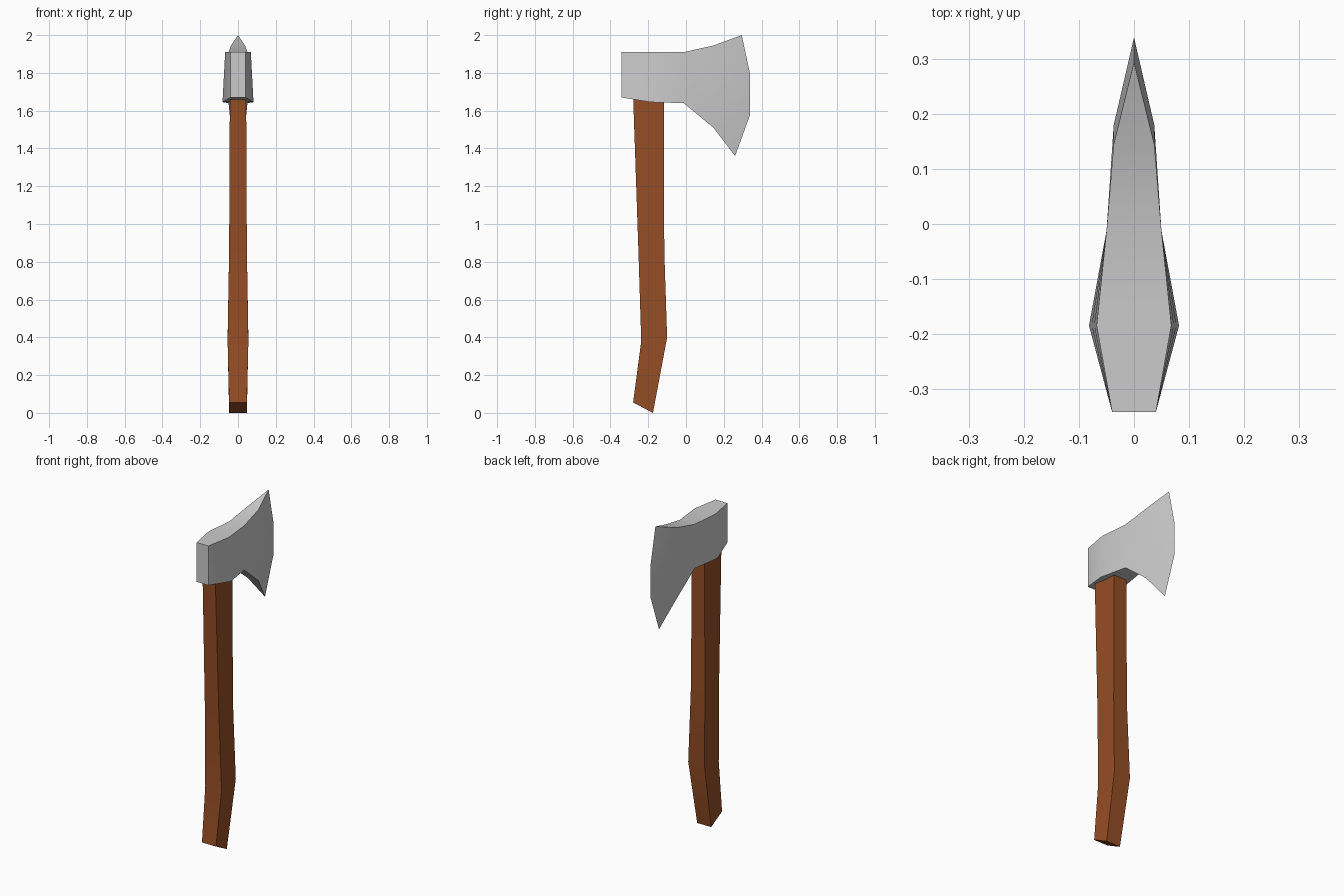
import bpy, bmesh, math

if "Cube" in bpy.data.objects:
    bpy.data.objects.remove(bpy.data.objects["Cube"])


def loft(name, rings):
    """Skin matching closed rings of points and cap both ends."""
    bm = bmesh.new()
    loops = [[bm.verts.new(p) for p in ring] for ring in rings]
    for a, b in zip(loops, loops[1:]):
        n = len(a)
        for i in range(n):
            j = (i + 1) % n
            bm.faces.new((a[i], a[j], b[j], b[i]))
    bm.faces.new(loops[0])
    bm.faces.new(loops[-1])
    bmesh.ops.remove_doubles(bm, verts=bm.verts, dist=1e-5)
    bmesh.ops.recalc_face_normals(bm, faces=bm.faces)
    mesh = bpy.data.meshes.new(name)
    bm.to_mesh(mesh)
    bm.free()
    ob = bpy.data.objects.new(name, mesh)
    bpy.context.collection.objects.link(ob)
    bpy.context.view_layer.objects.active = ob
    ob.select_set(True)
    bpy.ops.object.shade_smooth_by_angle(angle=math.radians(30))
    ob.select_set(False)
    return ob


# Handle: four-sided sections (half width, front y, front z, back y, back z)
sections = [(0.047, -0.28, 0.055, -0.175, 0.0),
            (0.055, -0.237, 0.38, -0.10, 0.40),
            (0.047, -0.252, 0.86, -0.115, 0.86),
            (0.043, -0.28, 1.68, -0.117, 1.68)]
handle = loft("handle", [[(-w, fy, fz), (w, fy, fz), (w, by, bz), (-w, by, bz)]
                         for w, fy, fz, by, bz in sections])
wood = bpy.data.materials.new("wood")
wood.diffuse_color = (0.30, 0.075, 0.018, 1)
wood.use_nodes = True
wood.node_tree.nodes["Principled BSDF"].inputs["Base Color"].default_value = wood.diffuse_color
handle.data.materials.append(wood)


# Head: stations from poll to cutting edge, each listed bottom to top as (half width, y, z)
def straight(w0, w1, y, z0, z1):
    return [(w0 + (w1 - w0) * t, y, z0 + (z1 - z0) * t) for t in (0, 1/3, 2/3, 1)]


stations = [straight(0.04, 0.04, -0.342, 1.67, 1.91),
            straight(0.082, 0.068, -0.185, 1.645, 1.91),
            straight(0.05, 0.05, -0.012, 1.64, 1.91),
            [(0.037, 0.145, 1.51), (0.037, 0.18, 1.64), (0.037, 0.18, 1.80), (0.037, 0.145, 1.945)],
            [(0, 0.26, 1.36), (0, 0.34, 1.58), (0, 0.34, 1.79), (0, 0.295, 2.0)]]


def skin_head(rows):
    bm = bmesh.new()
    right = [[bm.verts.new(p) for p in row] for row in rows]
    left = [[bm.verts.new((-x, y, z)) for x, y, z in row] for row in rows]
    for a, b, c, d in zip(right, right[1:], left, left[1:]):
        for side in ((a, b), (c, d)):
            for i in range(3):
                bm.faces.new((side[0][i], side[1][i], side[1][i + 1], side[0][i + 1]))
        for i in (0, 3):
            bm.faces.new((a[i], b[i], d[i], c[i]))
    for i in range(3):
        bm.faces.new((right[0][i], right[0][i + 1], left[0][i + 1], left[0][i]))
    # The zero-width edge row welds both cheeks together
    bmesh.ops.remove_doubles(bm, verts=bm.verts, dist=1e-5)
    bmesh.ops.recalc_face_normals(bm, faces=bm.faces)
    mesh = bpy.data.meshes.new("axe_head")
    bm.to_mesh(mesh)
    bm.free()
    ob = bpy.data.objects.new("axe_head", mesh)
    bpy.context.collection.objects.link(ob)
    bpy.context.view_layer.objects.active = ob
    ob.select_set(True)
    bpy.ops.object.shade_smooth_by_angle(angle=math.radians(30))


skin_head(stations)
